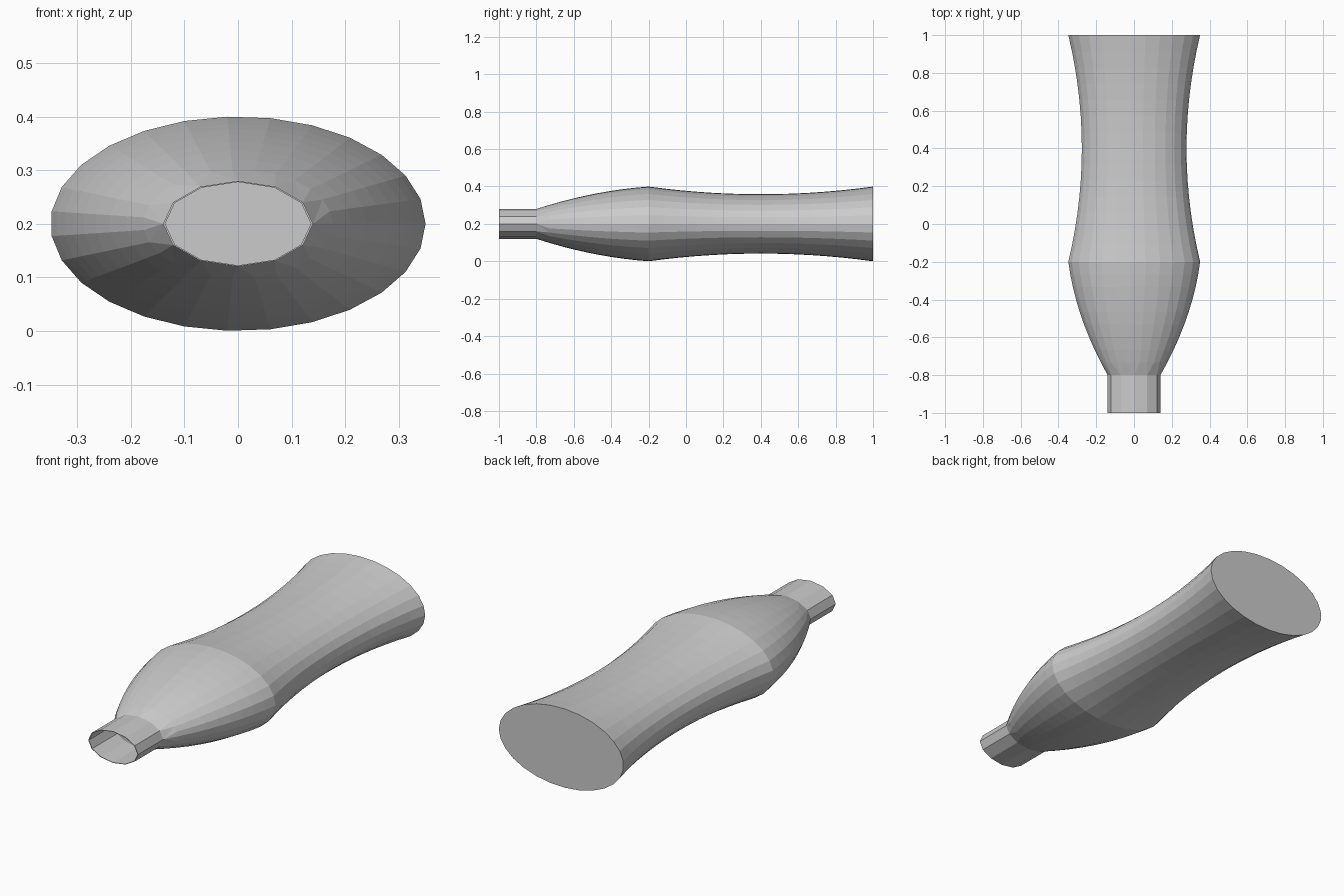
import bpy, bmesh, math

if "Cube" in bpy.data.objects:
    bpy.data.objects.remove(bpy.data.objects["Cube"])

BODY_SIDES, NECK_SIDES = 27, 12
WALL = 0.004
RATIO = 0.2 / 0.35          # height / width of the oval section


def arc(y0, r0, y1, r1, bulge, steps):
    """Shallow curve between two profile points, bulging out or in."""
    pts = []
    for i in range(steps + 1):
        t = i / steps
        pts.append((y0 + (y1 - y0) * t, r0 + (r1 - r0) * t + 4 * bulge * t * (1 - t)))
    return pts


shoulder = arc(-0.8, 0.14, -0.2, 0.35, 0.033, 9)
waist = arc(-0.2, 0.35, 1.0, 0.35, -0.072, 14)[1:]
body = shoulder + waist

# Outer skin from mouth to base, then the inner skin from mouth to base
outer = [(-1.0, 0.14, NECK_SIDES), (-0.8, 0.14, NECK_SIDES)]
outer += [(y, r, BODY_SIDES) for y, r in body[1:]]
inner = [(min(y, 1 - WALL), r - WALL, n) for y, r, n in outer]
profile = inner[::-1] + outer

bm = bmesh.new()


def ring(y, r, n):
    verts = []
    for i in range(n):
        a = 2 * math.pi * i / n
        verts.append(bm.verts.new((r * math.cos(a), y, 0.2 + r * RATIO * math.sin(a))))
    edges = [bm.edges.new((verts[i], verts[(i + 1) % n])) for i in range(n)]
    return verts, edges


rings = [ring(*p) for p in profile]
for (va, ea), (vb, eb) in zip(rings, rings[1:]):
    n = len(va)
    if n == len(vb):
        for i in range(n):
            j = (i + 1) % n
            bm.faces.new((va[i], va[j], vb[j], vb[i]))
    else:
        # Join the coarse neck to the finer body
        bmesh.ops.bridge_loops(bm, edges=ea + eb)

# Inner and outer base
bm.faces.new(rings[0][0])
bm.faces.new(rings[-1][0])
bmesh.ops.recalc_face_normals(bm, faces=bm.faces)

mesh = bpy.data.meshes.new("bottle")
bm.to_mesh(mesh)
bm.free()
bottle = bpy.data.objects.new("bottle", mesh)
bpy.context.collection.objects.link(bottle)
